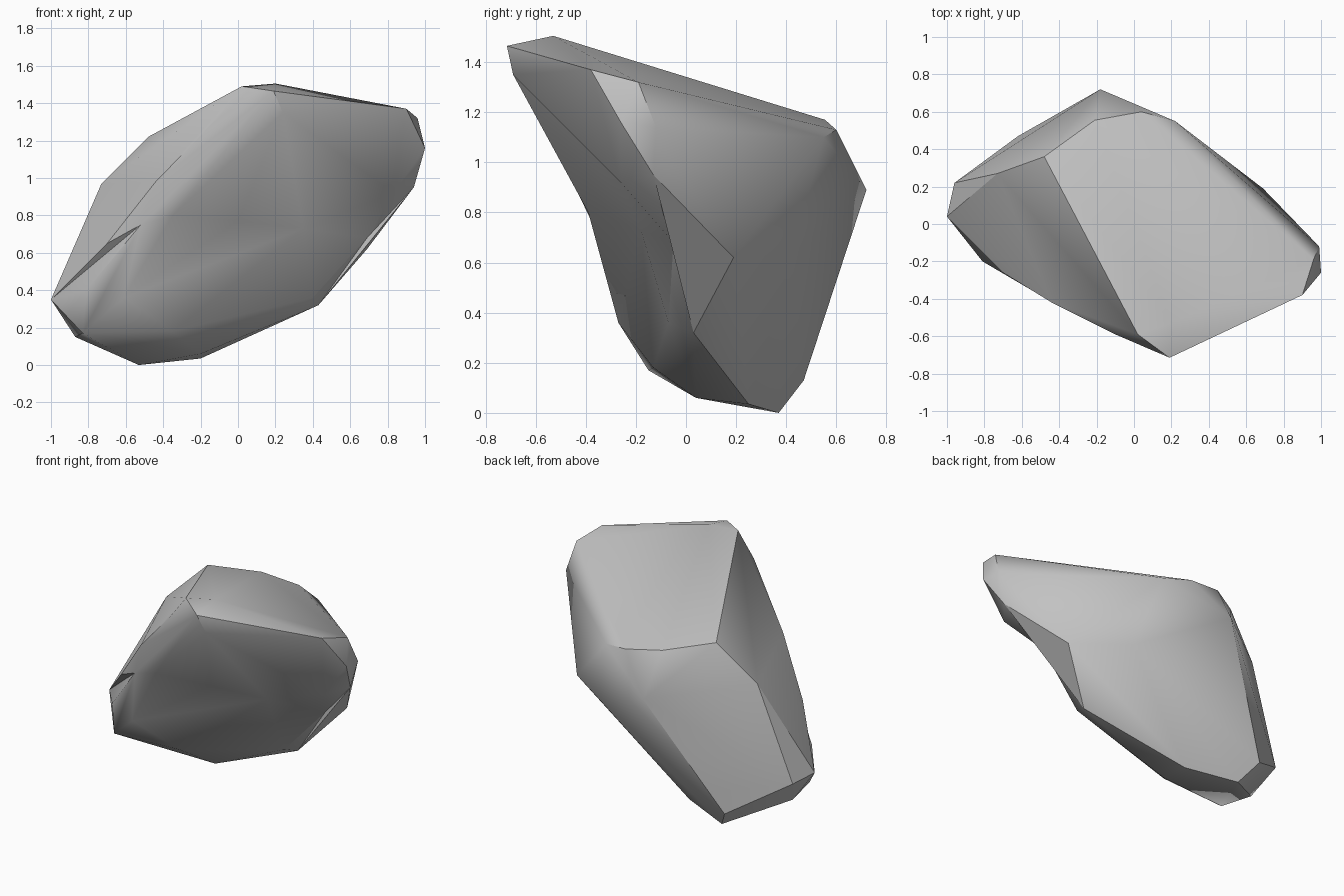
import bpy, bmesh, math

# Corner points of the boulder, grouped by region
CORNERS = [
    # flat sloping top
    (0.20, -0.53, 1.505), (0.02, -0.59, 1.49), (-0.48, 0.36, 1.22), (-0.21, 0.555, 1.17),
    (0.04, 0.60, 1.13), (0.22, 0.55, 1.10), (0.96, -0.19, 1.32), (0.90, -0.38, 1.37),
    # front peak and left ridge
    (0.19, -0.715, 1.465), (0.24, -0.69, 1.35), (-0.10, -0.59, 1.33),
    (-0.70, -0.26, 0.65), (-0.81, -0.20, 0.40),
    # left end
    (-1.0, 0.04, 0.35), (-0.96, 0.22, 0.33), (-0.73, 0.27, 0.97),
    (-0.83, -0.15, 0.17), (-0.87, 0.09, 0.15),
    # underside
    (-0.53, 0.37, 0.0), (-0.62, 0.47, 0.13), (-0.54, 0.515, 0.28), (-0.20, 0.25, 0.035),
    (-0.20, 0.04, 0.06), (-0.35, -0.13, 0.18), (0.43, 0.03, 0.32), (0.40, -0.07, 0.36),
    # right end and back
    (0.69, 0.19, 0.62), (0.36, 0.42, 0.63), (0.94, -0.13, 0.95),
    (0.99, -0.12, 1.14), (1.0, -0.26, 1.16), (-0.18, 0.72, 0.89),
]
# Points of the hollow across the front, with the depth each is pressed in
HOLLOW = [
    ((-0.44, -0.42, 0.98), 0.07), ((-0.52, -0.37, 0.75), 0.10), ((-0.61, -0.27, 0.36), 0.05),
    ((-0.35, -0.39, 0.80), 0.14), ((0.0, -0.29, 0.77), 0.22), ((0.35, -0.18, 0.73), 0.26),
    ((0.69, -0.05, 0.68), 0.20), ((0.83, -0.26, 0.92), 0.12),
]

bm = bmesh.new()
for p in CORNERS:
    bm.verts.new(p)
dents = []
for (x, y, z), depth in HOLLOW:
    dents.append((bm.verts.new((x, y - depth, z)), depth))

# Wrap the points, then press the hollow inwards
hull = bmesh.ops.convex_hull(bm, input=bm.verts[:])
inside = {g for g in hull["geom_interior"] if isinstance(g, bmesh.types.BMVert)}
for v, depth in dents:
    if v not in inside:
        v.co.y += depth
bmesh.ops.delete(bm, geom=list(inside), context='VERTS')
bmesh.ops.recalc_face_normals(bm, faces=bm.faces[:])

mesh = bpy.data.meshes.new("boulder")
bm.to_mesh(mesh)
bm.free()
boulder = bpy.data.objects.new("boulder", mesh)
bpy.context.collection.objects.link(boulder)

# Plain grey stone
stone = bpy.data.materials.new("grey stone")
stone.diffuse_color = (0.54, 0.54, 0.54, 1)
mesh.materials.append(stone)

# Soft shading with crisp main edges
bpy.context.view_layer.objects.active = boulder
boulder.select_set(True)
bpy.ops.object.shade_smooth_by_angle(angle=math.radians(35))
